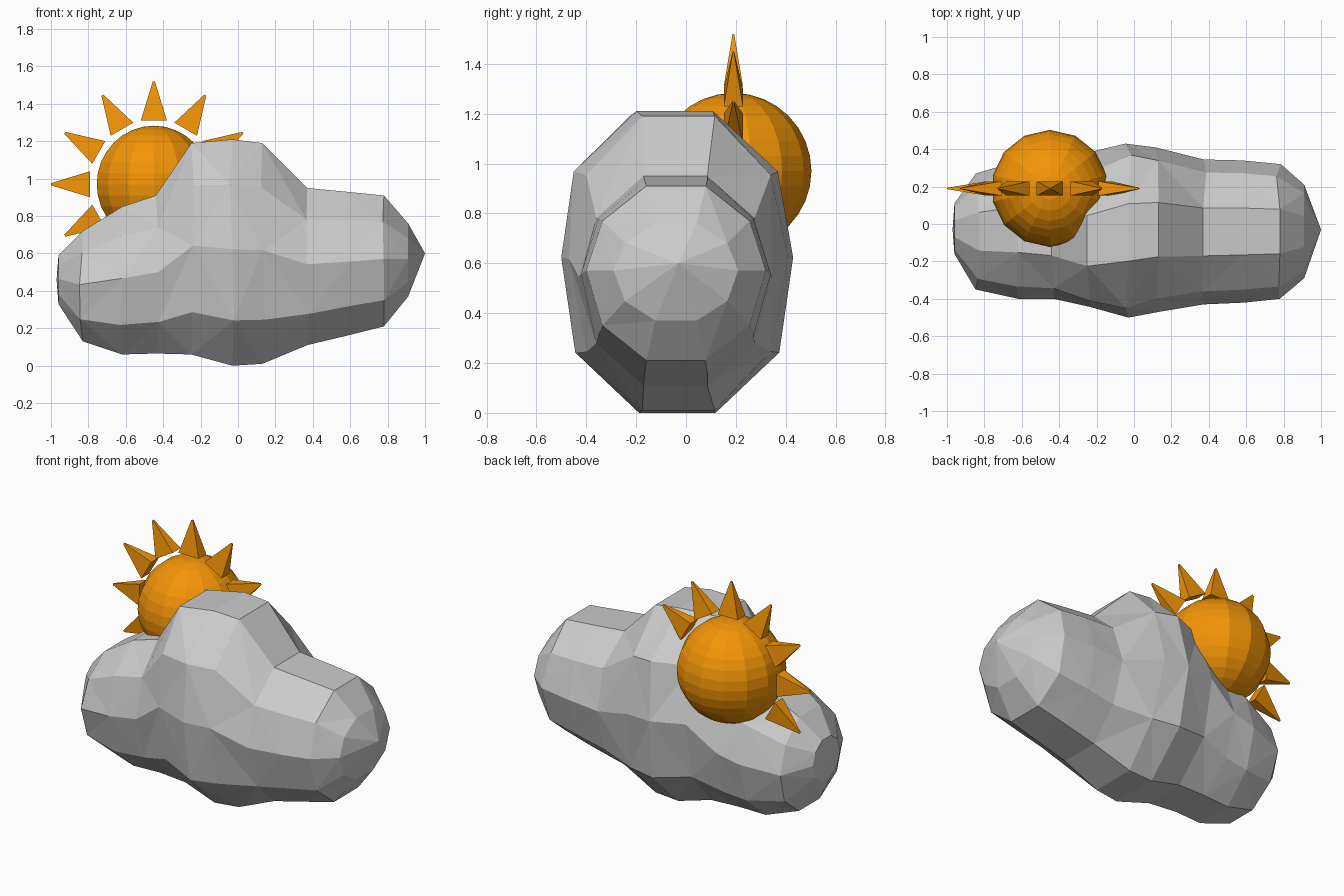
import bpy, bmesh, math, random
from mathutils import Matrix, Vector

if "Cube" in bpy.data.objects:
    bpy.data.objects.remove(bpy.data.objects["Cube"])

random.seed(4)
orange = bpy.data.materials.new("sun_orange")
orange.diffuse_color = (0.9, 0.3, 0.002, 1)
orange.use_nodes = True
orange.node_tree.nodes["Principled BSDF"].inputs["Base Color"].default_value = orange.diffuse_color


def finish(bm, name, mat=None):
    bmesh.ops.recalc_face_normals(bm, faces=bm.faces)
    me = bpy.data.meshes.new(name)
    bm.to_mesh(me)
    bm.free()
    if mat:
        me.materials.append(mat)
    ob = bpy.data.objects.new(name, me)
    bpy.context.collection.objects.link(ob)
    return ob


# cloud: ten-sided section lofted along x through three lobes
def section(w):
    half = [(0.33, 1), (w, 0.6), (1, 0.03), (w, -0.6), (0.33, -1)]
    return half + [(-u, v) for u, v in reversed(half)]


# x, bottom, top, front y, back y, y shift of the crown, shoulder width
stations = [
    (-0.96, 0.33, 0.59, -0.16, 0.11, 0, 0.82),
    (-0.83, 0.13, 0.72, -0.35, 0.27, 0, 0.82),
    (-0.62, 0.06, 0.85, -0.40, 0.34, 0, 0.82),
    (-0.44, 0.065, 0.91, -0.40, 0.35, -0.02, 0.82),
    (-0.25, 0.06, 1.19, -0.44, 0.38, -0.06, 0.84),
    (-0.03, 0.0, 1.21, -0.50, 0.43, -0.01, 0.88),
    (0.13, 0.01, 1.19, -0.47, 0.41, 0, 0.84),
    (0.37, 0.11, 0.95, -0.43, 0.345, 0, 0.82),
    (0.58, 0.16, 0.93, -0.42, 0.34, 0, 0.82),
    (0.78, 0.21, 0.91, -0.40, 0.32, 0, 0.82),
    (0.91, 0.37, 0.76, -0.29, 0.21, 0, 0.82),
]
bm = bmesh.new()
rings = []
for x, lo, hi, front, back, shift, w in stations:
    ring = []
    for u, v in section(w):
        y = (front + back) / 2 + u * (back - front) / 2 + shift * max(v, 0)
        z = (lo + hi) / 2 + v * (hi - lo) / 2
        dx = random.uniform(-0.02, 0.02) if -0.9 < x < 0.9 and abs(v) < 1 else 0
        ring.append(bm.verts.new((x + dx, y, z)))
    rings.append(ring)
n = len(rings[0])
for k, (a, b) in enumerate(zip(rings, rings[1:])):
    for i in range(n):
        j = (i + 1) % n
        if (i + k) % 2:
            bm.faces.new((a[i], a[j], b[j]))
            bm.faces.new((a[i], b[j], b[i]))
        else:
            bm.faces.new((a[i], a[j], b[i]))
            bm.faces.new((a[j], b[j], b[i]))
left = bm.verts.new((-0.97, -0.03, 0.46))
right = bm.verts.new((1.0, -0.03, 0.6))
for i in range(n):
    j = (i + 1) % n
    bm.faces.new((rings[0][i], rings[0][j], left))
    bm.faces.new((rings[-1][i], rings[-1][j], right))
finish(bm, "cloud")

# sun ball
centre = Vector((-0.45, 0.19, 0.97))
bm = bmesh.new()
bmesh.ops.create_uvsphere(bm, u_segments=14, v_segments=16, radius=0.313,
                          matrix=Matrix.Translation(centre))
finish(bm, "sun_ball", orange)

# sun rays: slim four-sided spikes fanned around the ball
for k, angle in enumerate(range(30, 211, 30)):
    bm = bmesh.new()
    bmesh.ops.create_cone(bm, cap_ends=True, segments=4, radius1=0.07 * math.sqrt(2),
                          radius2=0.008, depth=0.21,
                          matrix=Matrix.Rotation(math.pi / 4, 4, 'Z'))
    place = (Matrix.Translation(centre)
             @ Matrix.Rotation(math.radians(90 - angle), 4, 'Y')
             @ Matrix.Translation((0, 0, 0.445))
             @ Matrix.Diagonal((1, 0.55, 1, 1)))
    bmesh.ops.transform(bm, matrix=place, verts=bm.verts)
    finish(bm, f"sun_ray_{k + 1}", orange)
